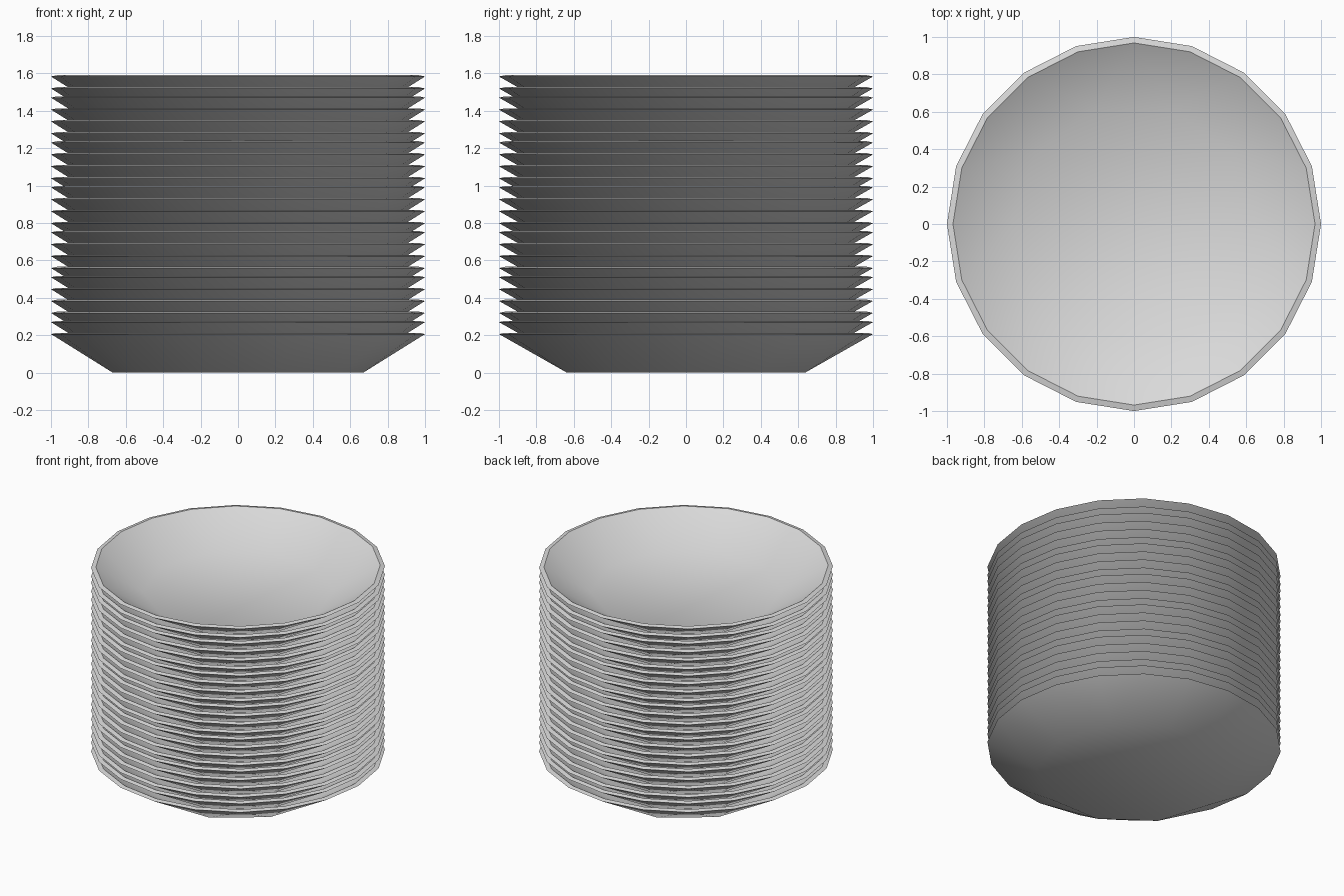
import bpy
import bmesh
from math import cos, sin, tau, radians

if "Cube" in bpy.data.objects:
    bpy.data.objects.remove(bpy.data.objects["Cube"], do_unlink=True)

RIM_SIDES = 20
BASE_SIDES = 10
PERIOD = 0.24                        # height of one group of four bowls
STEPS = (0.0, 0.064, 0.113, 0.177)   # uneven stacking inside a group
GROUPS = 6

# Pale ceramic
ceramic = bpy.data.materials.new("pale_grey_ceramic")
colour = (0.7, 0.7, 0.7, 1.0)
ceramic.diffuse_color = colour
ceramic.use_nodes = True
ceramic.node_tree.nodes["Principled BSDF"].inputs["Base Color"].default_value = colour


def ring(bm, sides, radius, z):
    return [bm.verts.new((radius * cos(tau * i / sides), radius * sin(tau * i / sides), z))
            for i in range(sides)]


def shell(bm, base, rim):
    """Floor polygon plus a flared wall with two rim edges per base edge."""
    bm.faces.new(base)
    for i in range(BASE_SIDES):
        a, b = base[i], base[(i + 1) % BASE_SIDES]
        r0, r1, r2 = (rim[(2 * i + k) % RIM_SIDES] for k in range(3))
        for tri in ((a, r0, r1), (a, r1, b), (b, r1, r2)):
            bm.faces.new(tri)


def bowl_mesh():
    bm = bmesh.new()
    outer_rim = ring(bm, RIM_SIDES, 1.0, 0.206)
    inner_rim = ring(bm, RIM_SIDES, 0.968, 0.213)
    shell(bm, ring(bm, BASE_SIDES, 0.67, 0), outer_rim)
    shell(bm, ring(bm, BASE_SIDES, 0.65, 0.025), inner_rim)
    # Sloping lip joining both shells
    for i in range(RIM_SIDES):
        j = (i + 1) % RIM_SIDES
        bm.faces.new((outer_rim[i], outer_rim[j], inner_rim[j], inner_rim[i]))
    bmesh.ops.recalc_face_normals(bm, faces=bm.faces)
    mesh = bpy.data.meshes.new("bowl")
    bm.to_mesh(mesh)
    bm.free()
    mesh.materials.append(ceramic)
    return mesh


# Stack of identical bowls
mesh = bowl_mesh()
for group in range(GROUPS):
    for k, step in enumerate(STEPS):
        bowl = bpy.data.objects.new(f"bowl_{group * len(STEPS) + k + 1}", mesh)
        bowl.location.z = group * PERIOD + step
        bpy.context.collection.objects.link(bowl)

# Smooth walls with a crisp lip
bpy.ops.object.select_all(action="DESELECT")
bowl.select_set(True)
bpy.context.view_layer.objects.active = bowl
bpy.ops.object.shade_smooth_by_angle(angle=radians(42))
